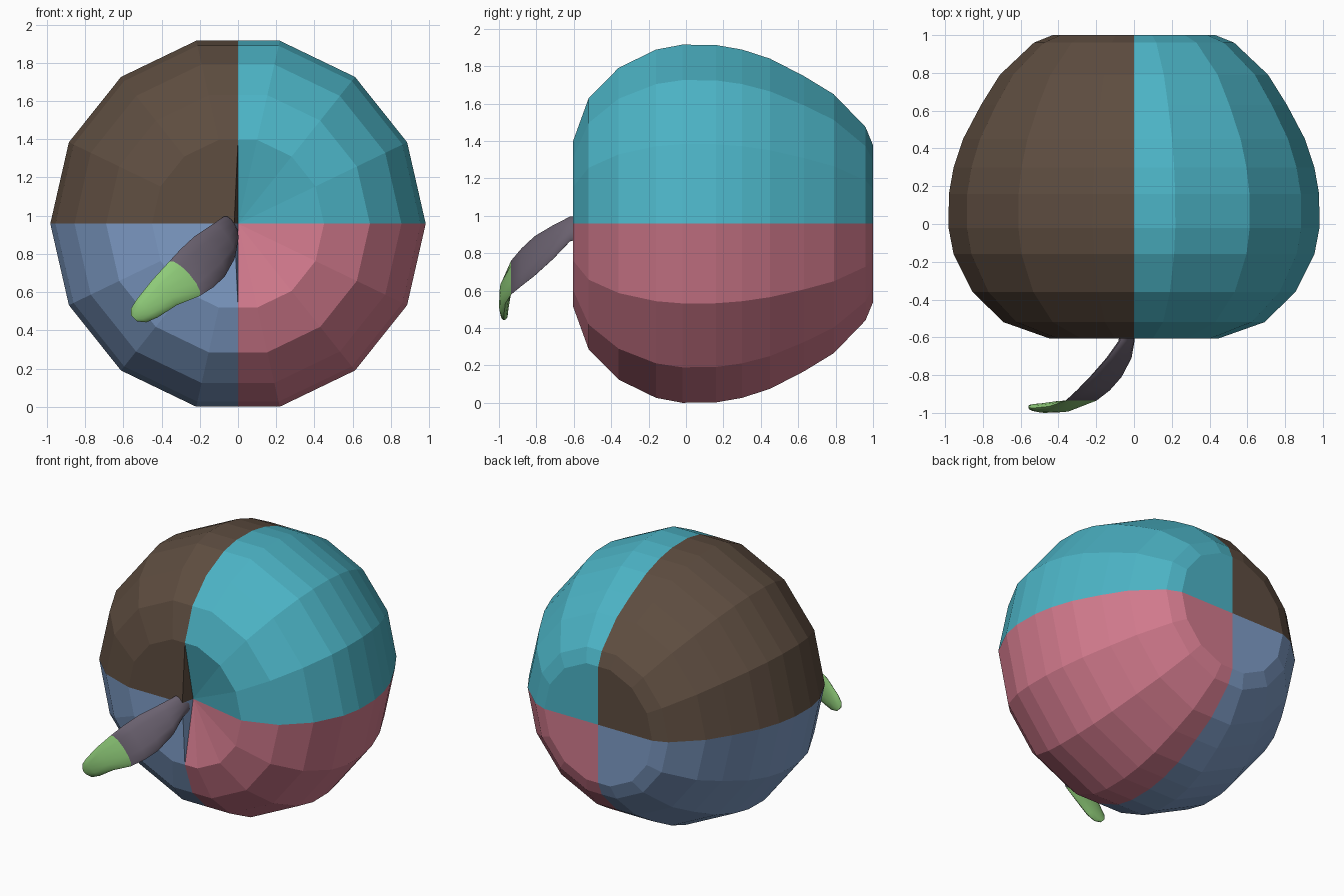
import bpy, bmesh, math
from mathutils import Vector

if "Cube" in bpy.data.objects:
    bpy.data.objects.remove(bpy.data.objects["Cube"], do_unlink=True)


def material(name, rgb):
    lin = [((c / 255 + 0.055) / 1.055) ** 2.4 for c in rgb] + [1.0]
    m = bpy.data.materials.new(name)
    m.use_nodes = True
    m.diffuse_color = lin
    bsdf = m.node_tree.nodes["Principled BSDF"]
    bsdf.inputs["Base Color"].default_value = lin
    bsdf.inputs["Roughness"].default_value = 0.8
    return m


teal = material("teal", (76, 180, 198))
brown = material("brown", (94, 77, 64))
blue = material("blue", (126, 156, 198))
pink = material("pink", (210, 122, 141))
purple = material("grey purple", (106, 97, 111))
green = material("leaf green", (142, 202, 120))


def finish(name, bm, mat):
    me = bpy.data.meshes.new(name)
    bm.to_mesh(me)
    bm.free()
    me.materials.append(mat)
    ob = bpy.data.objects.new(name, me)
    bpy.context.collection.objects.link(ob)
    return ob


# Body profile around the y axis: (y, radius), front to back
PROFILE = [(-0.605, 0.45), (-0.52, 0.69), (-0.36, 0.855), (-0.16, 0.955),
           (-0.02, 0.982), (0.16, 0.98), (0.30, 0.955), (0.45, 0.905),
           (0.63, 0.81), (0.79, 0.71), (0.96, 0.53), (1.0, 0.43)]
MID_Z = 0.958
STEP = 2 * math.pi / 14
# Quarter of a 14-sided section; the last point is the middle of the top side
SECTION = [(math.cos(i * STEP), math.sin(i * STEP)) for i in range(4)]
SECTION.append((0.0, math.sin(3 * STEP)))


def body_quarter(name, sx, sz, mat):
    bm = bmesh.new()
    rings = [[bm.verts.new((sx * r * c, y, MID_Z + sz * r * s)) for c, s in SECTION]
             for y, r in PROFILE]
    for a, b in zip(rings, rings[1:]):
        for i in range(len(SECTION) - 1):
            bm.faces.new((a[i], a[i + 1], b[i + 1], b[i]))
    # Front cap is dented at the centre on the left half
    inner = (0.0, -0.51, MID_Z)
    front = bm.verts.new(inner if sx > 0 else (-0.02, -0.605, MID_Z))
    back = bm.verts.new((0, 1.0, MID_Z))
    for ring, pole in ((rings[0], front), (rings[-1], back)):
        for i in range(len(SECTION) - 1):
            bm.faces.new((ring[i], ring[i + 1], pole))
    # Small wall beside the dent
    if sx < 0:
        bm.faces.new((rings[0][-1], front, bm.verts.new(inner)))
    # Face everything away from the inside of this quarter
    core = Vector((sx * 0.3, 0.2, MID_Z + sz * 0.3))
    bm.normal_update()
    for f in bm.faces:
        if f.normal.dot(f.calc_center_median() - core) < 0:
            f.normal_flip()
    finish(name, bm, mat)


body_quarter("body_upper_left", 1, 1, teal)
body_quarter("body_upper_right", -1, 1, brown)
body_quarter("body_lower_left", 1, -1, pink)
body_quarter("body_lower_right", -1, -1, blue)


def loft(name, sections, mat, sides=12):
    """Skin oval sections given as (centre, half width, half thickness)."""
    bm = bmesh.new()
    rings = []
    for c, u, v in sections:
        c, u, v = Vector(c), Vector(u), Vector(v)
        rings.append([bm.verts.new(c + u * math.cos(t) + v * math.sin(t))
                      for t in (2 * math.pi * i / sides for i in range(sides))])
    for a, b in zip(rings, rings[1:]):
        for i in range(sides):
            j = (i + 1) % sides
            bm.faces.new((a[i], a[j], b[j], b[i]))
    bm.faces.new(rings[0])
    bm.faces.new(rings[-1])
    bmesh.ops.recalc_face_normals(bm, faces=bm.faces)
    ob = finish(name, bm, mat)
    bpy.ops.object.select_all(action="DESELECT")
    ob.select_set(True)
    bpy.context.view_layer.objects.active = ob
    bpy.ops.object.shade_smooth_by_angle(angle=math.radians(40))


# Curved stem and its flattened tip share the joint section
JOINT = ((-0.28, -0.935, 0.67), (0.08, 0, -0.09), (0.025, 0, 0.025))
loft("stem", [
    ((-0.035, -0.55, 0.94), (0.03, 0, -0.055), (0.02, 0, 0.02)),
    ((-0.04, -0.62, 0.93), (0.035, 0, -0.065), (0.025, 0, 0.02)),
    ((-0.08, -0.71, 0.86), (0.06, 0, -0.09), (0.03, 0, 0.025)),
    ((-0.15, -0.81, 0.785), (0.08, 0, -0.105), (0.03, 0, 0.03)),
    ((-0.215, -0.88, 0.725), (0.085, 0, -0.10), (0.028, 0, 0.028)),
    JOINT], purple)
loft("stem_tip", [
    JOINT,
    ((-0.385, -0.966, 0.597), (0.065, 0, -0.065), (0.008, -0.03, 0.008)),
    ((-0.475, -0.974, 0.515), (0.055, 0, -0.047), (0, -0.026, 0)),
    ((-0.52, -0.972, 0.478), (0.04, 0, -0.036), (0, -0.02, 0)),
    ((-0.543, -0.967, 0.463), (0.016, 0, -0.016), (0, -0.012, 0))], green)
